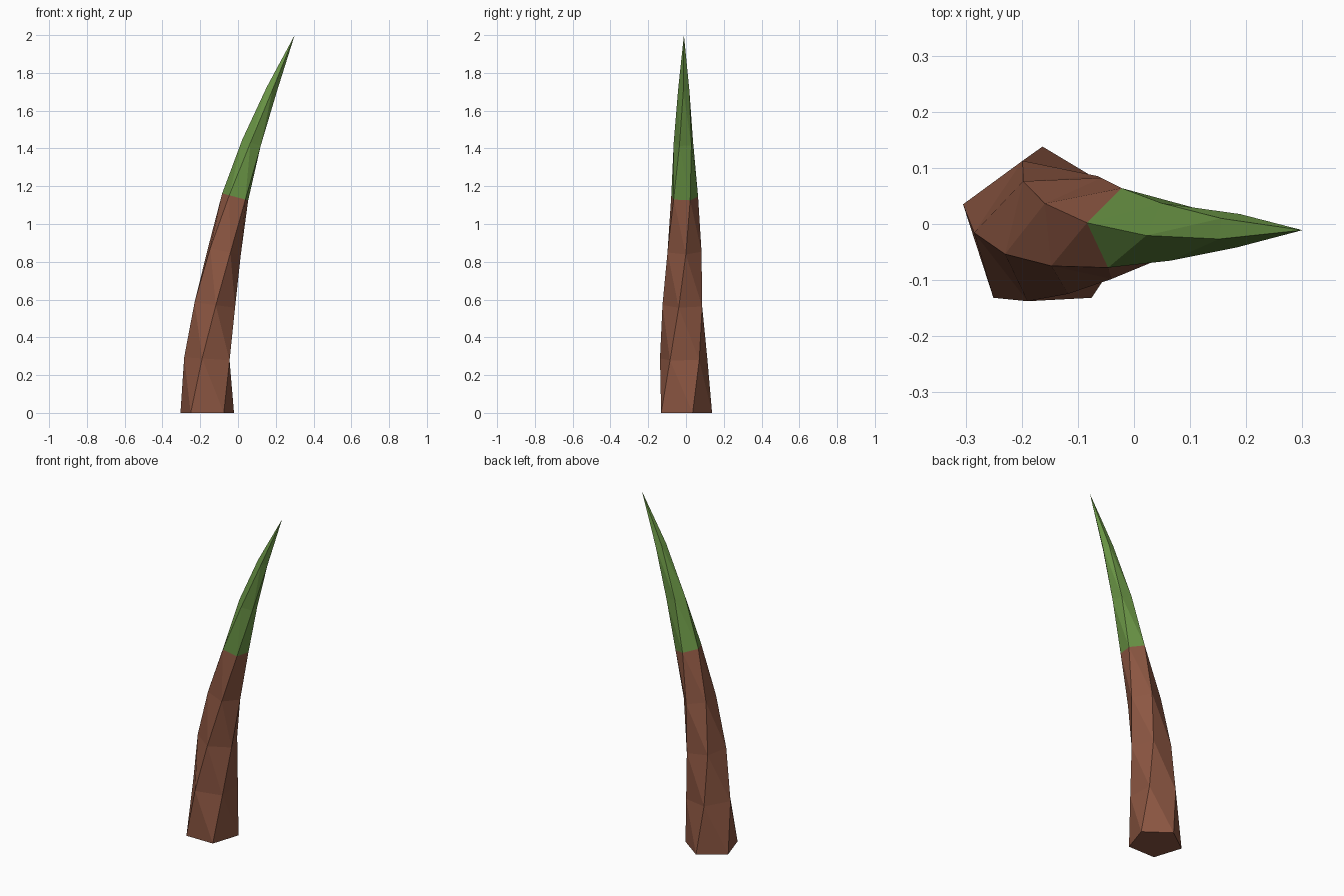
import bpy, bmesh, math

if "Cube" in bpy.data.objects:
    bpy.data.objects.remove(bpy.data.objects["Cube"])

SIDES, SEGS = 5, 7          # pentagonal section, seven tapering segments
HEIGHT, BEND = 2.0, 0.463   # total height and sideways lean at the tip
BASE_X, BASE_Y, RADIUS = -0.163, -0.011, 0.149
TWIST = math.radians(20)    # turn per segment
GREEN_FROM = 4              # first green segment


def material(name, rgb):
    m = bpy.data.materials.new(name)
    m.diffuse_color = (*rgb, 1.0)
    m.use_nodes = True
    m.node_tree.nodes["Principled BSDF"].inputs["Base Color"].default_value = m.diffuse_color
    return m


def ring_points(i):
    """Pentagon set square to the curved centre line at ring i."""
    t = i / SEGS
    r = RADIUS * (1 - t) ** 0.8
    tilt = math.atan(2 * BEND * t / HEIGHT)
    cx, cz = BASE_X + BEND * t * t, HEIGHT * t
    for j in range(SIDES):
        a = math.pi / 2 + math.tau * j / SIDES + TWIST * i
        u, v = r * math.cos(a), r * math.sin(a)
        yield (cx + u * math.cos(tilt), BASE_Y + v, cz - u * math.sin(tilt))


bm = bmesh.new()
rings = [[bm.verts.new(p) for p in ring_points(i)] for i in range(SEGS)]
tip = bm.verts.new((BASE_X + BEND, BASE_Y, HEIGHT))

# Underside
bm.faces.new(reversed(rings[0]))

# Twisted sides, split along the shorter (convex) diagonal
for i in range(SEGS):
    for j in range(SIDES):
        k = (j + 1) % SIDES
        a, b = rings[i][j], rings[i][k]
        if i == SEGS - 1:
            faces = [bm.faces.new((a, b, tip))]
        else:
            c, d = rings[i + 1][k], rings[i + 1][j]
            faces = [bm.faces.new((a, b, d)), bm.faces.new((b, c, d))]
        for f in faces:
            f.material_index = 1 if i >= GREEN_FROM else 0

bmesh.ops.recalc_face_normals(bm, faces=bm.faces[:])
mesh = bpy.data.meshes.new("curved_spike")
bm.to_mesh(mesh)
bm.free()
mesh.materials.append(material("bark_brown", (0.26, 0.093, 0.054)))
mesh.materials.append(material("leaf_green", (0.144, 0.30, 0.06)))
spike = bpy.data.objects.new("curved_spike", mesh)
bpy.context.collection.objects.link(spike)
